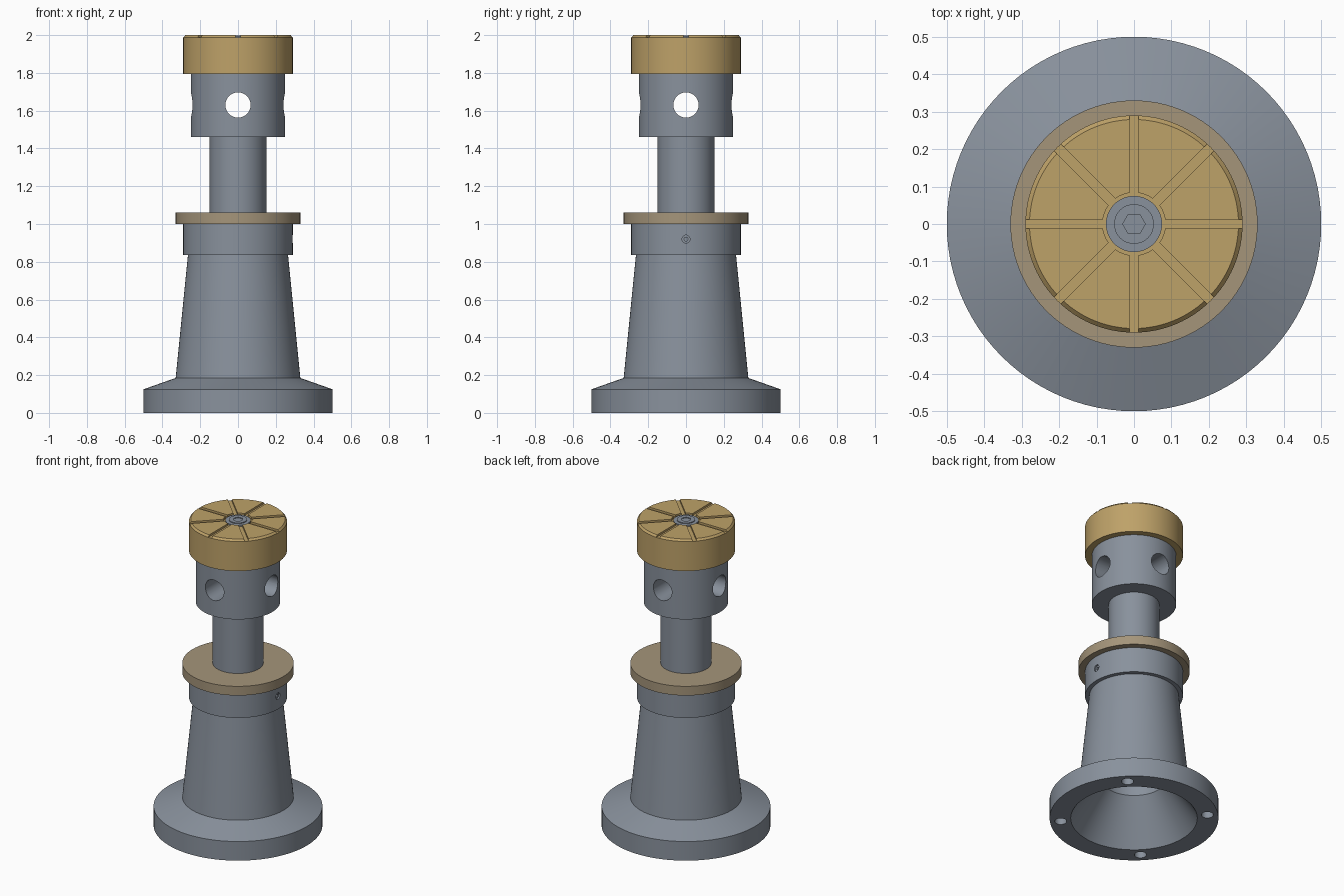
import bpy, bmesh, math
from mathutils import Matrix

if "Cube" in bpy.data.objects:
    bpy.data.objects.remove(bpy.data.objects["Cube"])


def material(name, rgb):
    m = bpy.data.materials.new(name)
    m.diffuse_color = (*rgb, 1)
    m.use_nodes = True
    m.node_tree.nodes["Principled BSDF"].inputs["Base Color"].default_value = m.diffuse_color
    return m


STEEL = material("blue grey steel", (0.25, 0.285, 0.335))
GOLD = material("golden bronze", (0.515, 0.36, 0.14))
BRONZE = material("dull bronze", (0.375, 0.30, 0.195))


def finish(name, bm, mat=None):
    bmesh.ops.remove_doubles(bm, verts=bm.verts, dist=1e-5)
    bmesh.ops.recalc_face_normals(bm, faces=bm.faces)
    me = bpy.data.meshes.new(name)
    bm.to_mesh(me)
    bm.free()
    ob = bpy.data.objects.new(name, me)
    bpy.context.collection.objects.link(ob)
    if mat:
        me.materials.append(mat)
    return ob


def lathe(name, profile, mat, n=96, ring=False):
    """Revolve (radius, z) points about z; ring=True closes the profile loop."""
    bm = bmesh.new()
    rows = []
    for r, z in profile:
        if r == 0:
            rows.append([bm.verts.new((0, 0, z))] * n)
        else:
            rows.append([bm.verts.new((r * math.cos(i * math.tau / n),
                                       r * math.sin(i * math.tau / n), z)) for i in range(n)])
    pairs = list(zip(rows, rows[1:])) + ([(rows[-1], rows[0])] if ring else [])
    for a, b in pairs:
        for i in range(n):
            j = (i + 1) % n
            corners = list(dict.fromkeys((a[i], a[j], b[j], b[i])))
            bm.faces.new(corners)
    return finish(name, bm, mat)


def rod(radius, depth, mtx, n=32):
    bm = bmesh.new()
    bmesh.ops.create_cone(bm, cap_ends=True, segments=n, radius1=radius, radius2=radius,
                          depth=depth, matrix=mtx)
    return finish("cutter", bm)


def bar(size, mtx):
    bm = bmesh.new()
    bmesh.ops.create_cube(bm, size=1, matrix=mtx @ Matrix.Diagonal((*size, 1)))
    return finish("cutter", bm)


def cut(ob, cutter):
    cutter.hide_render = True
    mod = ob.modifiers.new("cut", 'BOOLEAN')
    mod.operation, mod.solver, mod.object = 'DIFFERENCE', 'EXACT', cutter
    bpy.context.view_layer.objects.active = ob
    bpy.ops.object.modifier_apply(modifier=mod.name)
    bpy.data.objects.remove(cutter)


T, R = Matrix.Translation, Matrix.Rotation
ALONG_X = R(math.pi / 2, 4, 'Y')
ALONG_Y = R(math.pi / 2, 4, 'X')

# Hollow body with flared base and collar
body = lathe("body", [(0.375, 0), (0.5, 0), (0.5, 0.125), (0.33, 0.185), (0.265, 0.835),
                      (0.29, 0.835), (0.29, 1.0), (0.19, 1.0), (0.19, 0.265)], STEEL, ring=True)
# Blind mounting holes under the base
for k in range(4):
    cut(body, rod(0.036, 0.16, R(math.pi / 4 + k * math.pi / 2, 4, 'Z') @ T((0.436, 0, 0))))
# Set screw hole on the right side of the collar
cut(body, rod(0.021, 0.1, T((0.28, 0, 0.92)) @ ALONG_X))

# Set screw with hexagon socket
screw = rod(0.021, 0.04, T((0.26, 0, 0.92)) @ ALONG_X)
screw.name = "set_screw"
screw.data.materials.append(STEEL)
cut(screw, rod(0.011, 0.03, T((0.28, 0, 0.92)) @ ALONG_X, 6))

# Flanged bronze nut
lathe("flanged_nut", [(0.15, 0.8), (0.19, 0.8), (0.19, 1.0), (0.33, 1.0), (0.33, 1.06),
                      (0.15, 1.06)], BRONZE, ring=True)

# Spindle with head and crossed bar holes
spindle = lathe("spindle", [(0, 0.72), (0.15, 0.72), (0.15, 1.46), (0.25, 1.46),
                            (0.25, 1.795), (0, 1.795)], STEEL)
for turn in (ALONG_X, ALONG_Y):
    cut(spindle, rod(0.067, 0.7, T((0, 0, 1.63)) @ turn, 48))

# Swivel cap with central recess and eight radial grooves
cap = lathe("cap", [(0, 1.795), (0.29, 1.795), (0.29, 1.988), (0.279, 2.0), (0.084, 2.0),
                    (0.084, 1.985), (0, 1.985)], GOLD)
for k in range(4):
    cut(cap, bar((0.7, 0.025, 0.04), R(k * math.pi / 4, 4, 'Z') @ T((0, 0, 2.007))))

# Washer and socket bolt in the middle of the cap
lathe("washer", [(0, 1.98), (0.075, 1.98), (0.075, 1.994), (0, 1.994)], STEEL, 48)
bolt = lathe("cap_bolt", [(0, 1.97), (0.053, 1.97), (0.053, 1.999), (0, 1.999)], STEEL, 48)
cut(bolt, rod(0.03, 0.04, T((0, 0, 2.0)) @ R(math.pi / 2, 4, 'Z'), 6))
bolt.data.update()

# Smooth round walls, keep edges crisp
for ob in bpy.context.scene.objects:
    bpy.ops.object.select_all(action='DESELECT')
    ob.select_set(True)
    bpy.context.view_layer.objects.active = ob
    bpy.ops.object.shade_smooth_by_angle(angle=math.radians(15))
